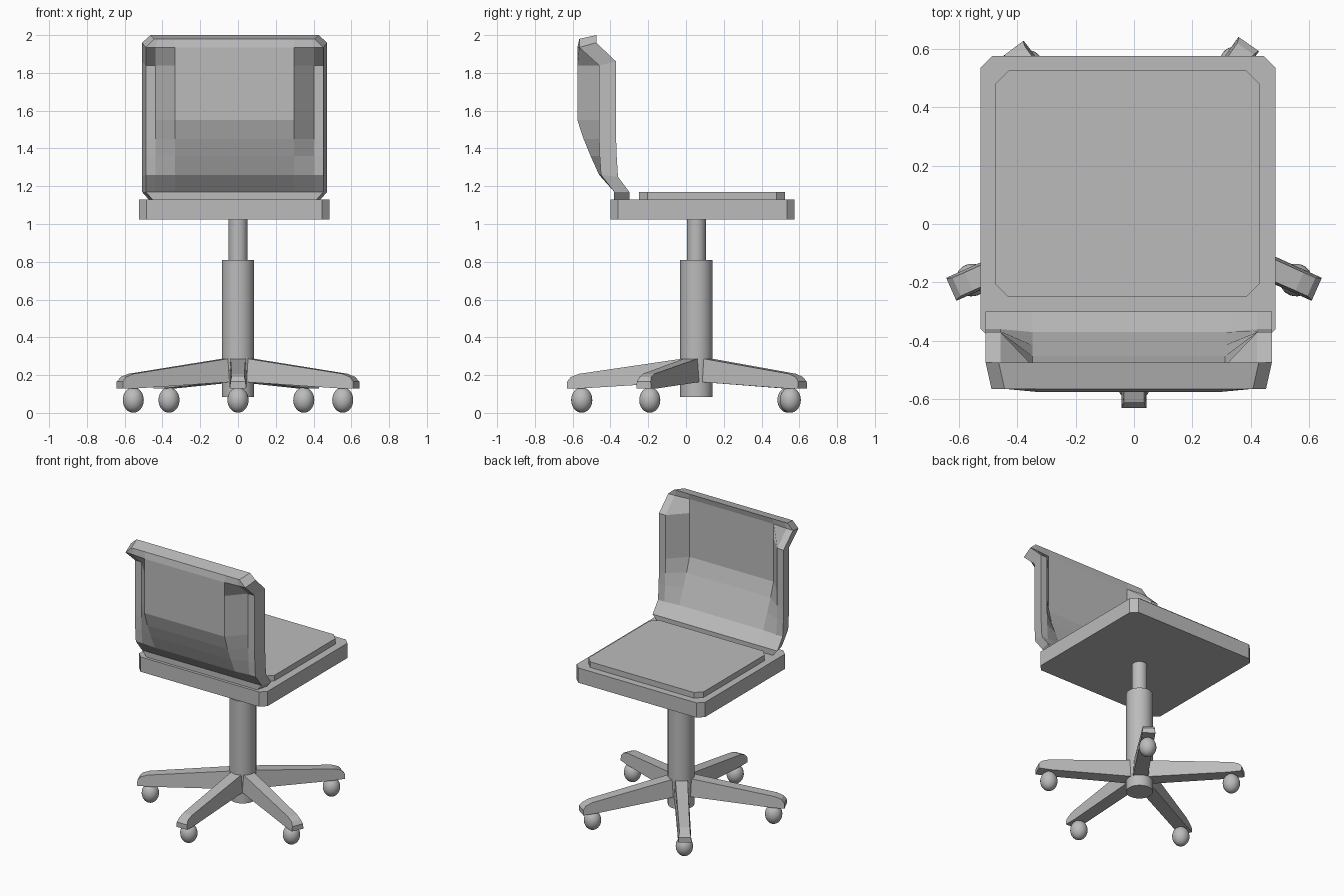
import bpy, bmesh, math
from mathutils import Matrix

if "Cube" in bpy.data.objects:
    bpy.data.objects.remove(bpy.data.objects["Cube"], do_unlink=True)

grey = bpy.data.materials.new("plain grey")
grey.use_nodes = True
grey.diffuse_color = (0.5, 0.5, 0.5, 1)
grey.node_tree.nodes["Principled BSDF"].inputs["Base Color"].default_value = (0.5, 0.5, 0.5, 1)

HUB_Y = 0.055


def finish(name, bm, smooth=False):
    """Turn a bmesh into a grey object."""
    bmesh.ops.recalc_face_normals(bm, faces=bm.faces[:])
    mesh = bpy.data.meshes.new(name)
    bm.to_mesh(mesh)
    bm.free()
    mesh.materials.append(grey)
    ob = bpy.data.objects.new(name, mesh)
    bpy.context.collection.objects.link(ob)
    if smooth:
        bpy.ops.object.select_all(action='DESELECT')
        ob.select_set(True)
        bpy.context.view_layer.objects.active = ob
        bpy.ops.object.shade_smooth_by_angle(angle=math.radians(40))
    return ob


def loft(bm, a, b):
    """Closed solid between two matching outlines."""
    va, vb = [bm.verts.new(p) for p in a], [bm.verts.new(p) for p in b]
    bm.faces.new(va)
    bm.faces.new(vb[::-1])
    n = len(va)
    for i in range(n):
        j = (i + 1) % n
        bm.faces.new((va[i], va[j], vb[j], vb[i]))


def slab(name, x0, x1, y0, y1, z0, z1, c):
    """Flat box with cut corners."""
    pts = [(x0 + c, y0), (x1 - c, y0), (x1, y0 + c), (x1, y1 - c),
           (x1 - c, y1), (x0 + c, y1), (x0, y1 - c), (x0, y0 + c)]
    bm = bmesh.new()
    loft(bm, [(x, y, z0) for x, y in pts], [(x, y, z1) for x, y in pts])
    return finish(name, bm)


def column(name, radius, z0, z1):
    bm = bmesh.new()
    bmesh.ops.create_cone(bm, cap_ends=True, segments=32, radius1=radius, radius2=radius,
                          depth=z1 - z0, matrix=Matrix.Translation((0, HUB_Y, (z0 + z1) / 2)))
    finish(name, bm, smooth=True)


# Seat and cushion
slab("seat", -0.525, 0.485, -0.4, 0.575, 1.025, 1.13, 0.04)
slab("seat_cushion", -0.475, 0.43, -0.25, 0.525, 1.13, 1.17, 0.045)

# Gas lift
column("lower_post", 0.086, 0.085, 0.81)
column("upper_post", 0.05, 0.8, 1.03)

# Backrest shell: front z, rear z, rim y, panel y, corner inset
rows = [(1.13, 1.13, -0.30, -0.30, 0.035),
        (1.17, 1.17, -0.30, -0.30, 0),
        (1.25, 1.26, -0.36, -0.37, 0),
        (1.36, 1.36, -0.367, -0.415, 0),
        (1.45, 1.45, -0.37, -0.452, 0),
        (1.55, 1.55, -0.37, -0.485, 0),
        (1.86, 1.84, -0.37, -0.485, 0),
        (1.96, 1.935, -0.475, -0.485, 0),
        (2.0, 1.98, -0.475, -0.475, 0.045)]
halves = [(0.49, 0.47), (0.44, 0.42), (0.33, 0.315)]   # front, rear half widths
bm = bmesh.new()
front, rear = [], []
for r, (zf, zr, rim, panel, inset) in enumerate(rows):
    f, b = [], []
    depth = 0.08 if r < 2 else 0.09
    for side, order in ((-1, (0, 1, 2)), (1, (2, 1, 0))):
        for k in order:
            y = panel if k == 2 else rim
            trim = inset if k == 0 else inset * 0.3 if k == 1 else 0
            f.append(bm.verts.new((side * (halves[k][0] - trim) - 0.018, y, zf)))
            b.append(bm.verts.new((side * (halves[k][1] - trim) - 0.018, y - depth, zr)))
    front.append(f)
    rear.append(b)
for grid in (front, rear):
    for lo, hi in zip(grid, grid[1:]):
        for i in range(5):
            bm.faces.new((lo[i], lo[i + 1], hi[i + 1], hi[i]))
for r in (0, -1):
    for i in range(5):
        bm.faces.new((front[r][i], front[r][i + 1], rear[r][i + 1], rear[r][i]))
for i in (0, -1):
    for r in range(len(rows) - 1):
        bm.faces.new((front[r][i], front[r + 1][i], rear[r + 1][i], rear[r][i]))
finish("backrest", bm)

# Five legs with ball casters: radius along leg, z, half width
leg_profile = [(0.04, 0.165, 0.048), (0.04, 0.292, 0.04), (0.62, 0.207, 0.034),
               (0.665, 0.19, 0.034), (0.685, 0.165, 0.04), (0.685, 0.13, 0.043),
               (0.6, 0.13, 0.043)]
for n, angle in enumerate((-90, -24, 55, 127, 204), 1):
    place = Matrix.Translation((0, HUB_Y, 0)) @ Matrix.Rotation(math.radians(angle), 4, 'Z')
    bm = bmesh.new()
    loft(bm, [(r, -w, z) for r, z, w in leg_profile], [(r, w, z) for r, z, w in leg_profile])
    bm.transform(place)
    finish(f"leg_{n}", bm)
    bm = bmesh.new()
    bmesh.ops.create_uvsphere(bm, u_segments=24, v_segments=16, radius=1,
                              matrix=place @ Matrix.Translation((0.607, 0, 0.068))
                              @ Matrix.Diagonal((0.056, 0.056, 0.067, 1)))
    finish(f"caster_{n}", bm, smooth=True)
